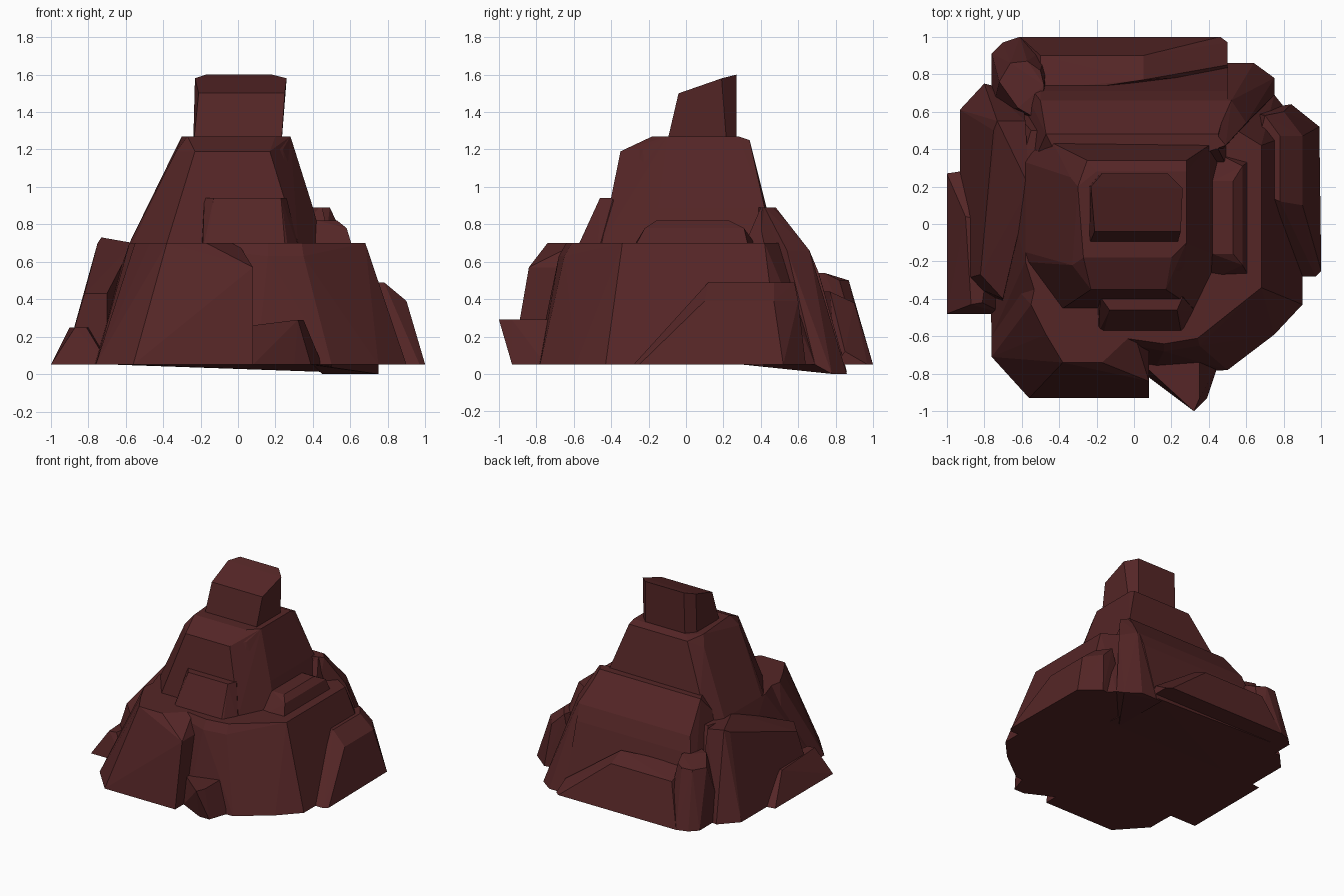
import bpy
import bmesh

default_cube = bpy.data.objects.get("Cube")
if default_cube:
    bpy.data.objects.remove(default_cube, do_unlink=True)

# One dark red-brown stone colour
STONE = (0.09, 0.019, 0.0195, 1.0)
stone = bpy.data.materials.new("dark_red_stone")
stone.use_nodes = True
stone.diffuse_color = STONE
shader = next(n for n in stone.node_tree.nodes if n.type == "BSDF_PRINCIPLED")
shader.inputs["Base Color"].default_value = STONE
shader.inputs["Roughness"].default_value = 0.9

# Heights shared by several rocks
GROUND, LEDGE, SHOULDER, SUMMIT = 0.05, 0.7, 0.89, 1.27


def ring(height, *corners):
    """Corners of a rock at one height."""
    return [(x, y, height) for x, y in corners]


def rock(name, *rings):
    """Flat-faced convex rock wrapped around a stack of rings."""
    bm = bmesh.new()
    for corners in rings:
        for corner in corners:
            bm.verts.new(corner)
    result = bmesh.ops.convex_hull(bm, input=bm.verts[:])
    spare = {v for v in result["geom_interior"] + result["geom_unused"]
             if isinstance(v, bmesh.types.BMVert)}
    bmesh.ops.delete(bm, geom=list(spare), context="VERTS")
    bmesh.ops.dissolve_limit(bm, angle_limit=0.03,
                             verts=bm.verts[:], edges=bm.edges[:])
    bmesh.ops.recalc_face_normals(bm, faces=bm.faces[:])
    mesh = bpy.data.meshes.new(name)
    bm.to_mesh(mesh)
    bm.free()
    mesh.materials.append(stone)
    obj = bpy.data.objects.new(name, mesh)
    bpy.context.scene.collection.objects.link(obj)
    return obj


# Tilted summit block
rock("summit_block",
     ring(1.2, (-.24, -.11), (.23, -.11), (.23, .22), (.18, .27), (-.18, .27), (-.24, .2)),
     ring(1.5, (-.21, -.04), (.25, -.04)),
     ring(1.58, (-.23, .2), (.26, .19)),
     ring(1.6, (-.17, .27), (.18, .27)))

# Tapering upper tower
rock("tower",
     ring(.6, (-.4, -.47), (.34, -.47), (.48, -.2), (.48, .45),
          (-.5, .46), (-.61, .35), (-.61, -.2)),
     ring(LEDGE, (-.38, -.45), (.32, -.45), (-.58, -.15), (-.58, .33)),
     ring(SHOULDER, (.4, .42), (-.43, .43), (.4, -.15)),
     ring(1.19, (-.23, -.35), (.17, -.35), (-.33, -.22), (-.34, .25)),
     ring(1.25, (-.25, .34), (.28, .34)),
     ring(SUMMIT, (-.3, .2), (-.27, -.18), (.2, -.18), (.28, -.1), (.28, .28), (-.2, .28)))

# Corner rib and the two slabs leaning on the tower
rock("tower_rib",
     ring(.65, (.2, -.44), (.31, -.42), (.45, -.2), (.3, -.1)),
     ring(1.2, (.19, -.29), (.24, -.23)),
     ring(SUMMIT, (.28, -.1), (.2, -.18)))
rock("front_slab",
     ring(.65, (-.19, -.58), (.27, -.58), (.33, -.47), (.28, -.35), (-.2, -.35)),
     ring(LEDGE, (-.16, -.57), (.25, -.57)),
     ring(.94, (-.13, -.46), (.23, -.46), (.26, -.39), (-.18, -.39)))
rock("right_slab",
     ring(.65, (.62, -.29), (.62, .34), (.4, .4), (.4, -.3)),
     ring(.78, (.58, -.22), (.58, .31)),
     ring(.82, (.42, -.16), (.53, -.16), (.53, .23), (.42, .23)))

# Broad core of the mountain
rock("core",
     ring(GROUND, (-.76, -.6), (.1, -.8), (.5, -.78), (.75, -.59), (.9, -.43),
          (.9, .5), (.75, .69), (-.76, .74), (-.8, .6)),
     ring(.63, (.16, -.68), (.35, -.65)),
     ring(LEDGE, (-.47, -.55), (.16, -.64), (.34, -.61), (.53, -.45),
          (.68, -.34), (.68, .42), (.55, .5), (-.55, .5), (-.58, .4), (-.58, -.2)))

# Front bluff and the wedge poking out beside it
rock("front_bluff",
     ring(GROUND, (-.76, -.2), (-.76, -.71), (-.56, -.93), (.08, -.93), (.08, -.2)),
     ring(.57, (.08, -.84), (.08, -.2)),
     ring(LEDGE, (-.5, -.2), (-.55, -.43), (-.47, -.59), (-.38, -.74),
          (-.17, -.74), (0, -.58), (0, -.2)))
rock("front_wedge",
     ring(GROUND, (.08, -.82), (.3, -.93), (.39, -.93), (.45, -.75), (.08, -.6)),
     ring(.26, (.08, -.78), (.08, -.6)),
     ring(.29, (.32, -1), (.35, -.93), (.35, -.7)))

# Right-hand buttress
rock("right_buttress",
     ring(GROUND, (1, -.25), (.97, -.28), (.8, -.28), (.6, .6), (.84, .64), (.99, .52)),
     ring(.39, (.9, .1), (.9, .47), (.8, .6)),
     ring(.49, (.78, .12), (.78, .47), (.7, .58), (.6, .2)))

# Back wall, its rib, and the sloping slab at its foot
rock("back_wall",
     ring(GROUND, (-.65, .85), (-.6, .3), (.5, .3)),
     ring(.01, (.5, .86)),
     ring(.54, (-.5, .71), (.5, .71)),
     ring(.66, (-.5, .66), (.5, .66), (-.55, .3), (.5, .3)),
     ring(SHOULDER, (-.47, .48), (.45, .48), (-.43, .4), (.45, .4)))
rock("back_rib",
     ring(0, (.45, .86), (.64, .86), (.75, .78)),
     ring(GROUND, (.75, .69), (.4, .3)),
     ring(.66, (.42, .66), (.52, .66), (.6, .54)),
     ring(SHOULDER, (.38, .48), (.44, .48), (.49, .42), (.38, .38)))
rock("back_foot_slab",
     ring(GROUND, (-.61, 1), (.46, 1), (.5, .97), (.5, .8), (-.61, .6)),
     ring(.12, (.5, .85)),
     ring(.38, (-.5, .9), (.05, .9)),
     ring(.44, (-.5, .72), (-.15, .74), (.05, .77)))
rock("back_corner_block",
     ring(GROUND, (-.76, .6), (-.76, .91), (-.7, .97), (-.61, 1), (-.46, .95), (-.46, .6)),
     ring(.5, (-.72, .76), (-.66, .86), (-.57, .87), (-.5, .82)),
     ring(.54, (-.48, .74), (-.62, .62), (-.5, .55)))

# Left shelf sloping down to the front, with a low spur
rock("left_shelf",
     ring(GROUND, (-.93, -.3), (-.93, .61), (-.8, .75), (-.6, .7), (-.7, -.42)),
     ring(.43, (-.82, -.27), (-.68, -.24), (-.7, -.4)),
     ring(.7, (-.75, .5), (-.58, .55), (-.56, .2)),
     ring(.73, (-.73, .55)))
rock("left_spur",
     ring(GROUND, (-1, -.48), (-1, .27), (-.8, .3), (-.69, -.48)),
     ring(.25, (-.9, .04), (-.81, -.42), (-.87, -.43), (-.75, 0)))
